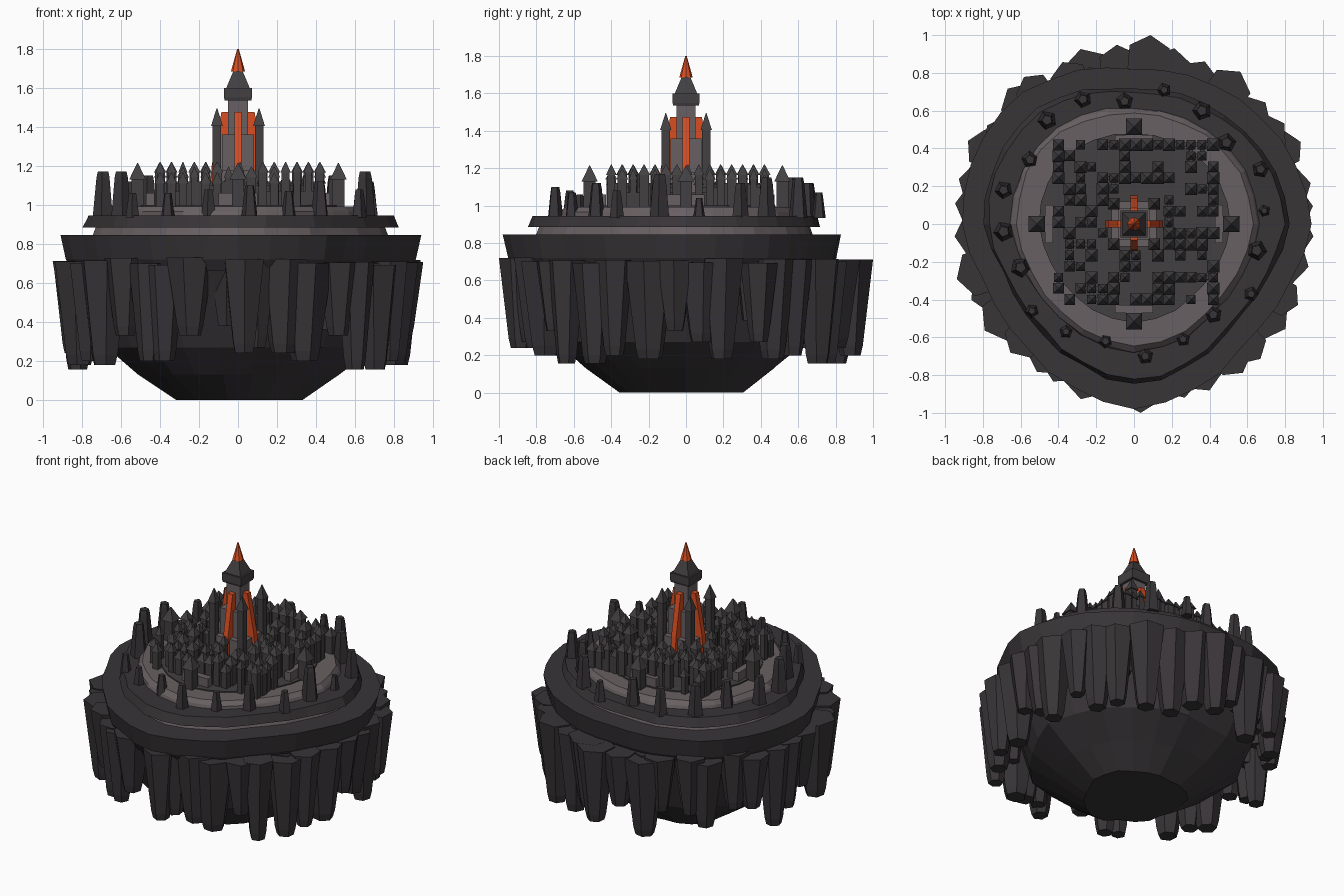
import bpy, bmesh, math, random
from math import sin, cos, pi, sqrt

if "Cube" in bpy.data.objects:
    bpy.data.objects.remove(bpy.data.objects["Cube"])

random.seed(11)


def material(name, r, g, b):
    m = bpy.data.materials.new(name)
    m.diffuse_color = (r, g, b, 1)
    m.use_nodes = True
    m.node_tree.nodes["Principled BSDF"].inputs["Base Color"].default_value = m.diffuse_color
    return m


ROCK = material("dark_rock", 0.04, 0.035, 0.039)
STONE = material("pale_stone", 0.14, 0.117, 0.122)
CASTLE = material("castle_grey", 0.055, 0.05, 0.053)
FIRE = material("orange", 0.70, 0.075, 0.015)


def finish(name, bm, mat):
    bmesh.ops.recalc_face_normals(bm, faces=bm.faces)
    me = bpy.data.meshes.new(name)
    bm.to_mesh(me)
    bm.free()
    me.materials.append(mat)
    ob = bpy.data.objects.new(name, me)
    bpy.context.collection.objects.link(ob)
    return ob


def loft(bm, rings):
    """Skin a stack of closed rings and cap both ends."""
    vs = [[bm.verts.new(p) for p in ring] for ring in rings]
    for a, b in zip(vs, vs[1:]):
        n = len(a)
        for i in range(n):
            bm.faces.new((a[i], a[(i + 1) % n], b[(i + 1) % n], b[i]))
    bm.faces.new(vs[0][::-1])
    bm.faces.new(vs[-1])


def prism(bm, n, x, y, levels, rot=0.0):
    """Regular n-sided stack; levels are (z, radius)."""
    loft(bm, [[(x + r * cos(rot + 2 * pi * i / n), y + r * sin(rot + 2 * pi * i / n), z)
               for i in range(n)] for z, r in levels])


def square(bm, x, y, *levels):
    """Square tower; levels are (z, half width)."""
    prism(bm, 4, x, y, [(z, h * sqrt(2)) for z, h in levels], pi / 4)


def box(bm, x, y, hx, hy, z0, z1):
    loft(bm, [[(x - hx, y - hy, z), (x + hx, y - hy, z), (x + hx, y + hy, z), (x - hx, y + hy, z)]
              for z in (z0, z1)])


# Irregular island outline, one radius every 22.5 degrees
OUT = [.94, .91, .87, .84, .82, .87, .92, .92, .91, .85, .86, .92, .98, .93, .86, .88]


def outline(a):
    t = (a / (2 * pi) * 16) % 16
    i, f = int(t), t % 1
    f = f * f * (3 - 2 * f)
    return OUT[i] * (1 - f) + OUT[(i + 1) % 16] * f


def island(name, mat, levels, n=36, blend=1.0, jitter=0.0):
    """levels are (z, scale of the outline); blend mixes it with a circle."""
    rings = []
    for z, s in levels:
        rings.append([])
        for i in range(n):
            a = 2 * pi * i / n
            r = s * (outline(a) * blend + .89 * (1 - blend)) + random.uniform(-jitter, jitter)
            rings[-1].append((r * cos(a), r * sin(a), z))
    bm = bmesh.new()
    loft(bm, rings)
    return finish(name, bm, mat)


# Island layers
island("rock_underside", ROCK, [(0, .36), (.13, .56), (.27, .75), (.55, .87), (.71, .95)], 22, .7, .02)
island("rock_rim", ROCK, [(.66, .93), (.72, .97), (.845, 1.0)], 36)
island("pale_band", STONE, [(.84, .82), (.89, .80)], 36)
island("upper_slab", ROCK, [(.885, .87), (.945, .845)], 36, 1, .008)
island("pale_terrace", STONE, [(.94, .725), (.965, .715), (.992, .69)], 28, .6, .006)
island("city_floor", CASTLE, [(.98, .56), (1.0, .56)], 28, .5)

# Hanging rock columns
bm = bmesh.new()
N = 36
for i in range(N):
    a = 2 * pi * (i + .5) / N + random.uniform(-.04, .04)
    edge = min(random.uniform(.935, .985), .95 / max(.01, abs(cos(a))))
    if i in (8, 26):
        a = math.radians(85 if i == 8 else 272)
        edge = 1.0 / abs(sin(a))
    R = random.uniform(.10, .145)
    z0 = random.choice([.155, .18, .2, .24, .27, .33])
    prism(bm, 6, (edge - R) * cos(a), (edge - R) * sin(a),
          [(z0, R * .45), (z0 + .05, R * .55), (random.uniform(.69, .73), R)], a)
# Shorter columns filling the inner row
for i in range(18):
    a = 2 * pi * (i + .3) / 18
    R = random.uniform(.07, .1)
    prism(bm, 5, .78 * cos(a), .78 * sin(a),
          [(random.uniform(.36, .45), R * .5), (.7, R)], a)
finish("hanging_columns", bm, ROCK)

# Rock spires around the terrace: x, y, top z
SPIRES = [(-.46, .55, 1.15), (-.27, .66, 1.12), (-.05, .65, 1.12), (.16, .71, 1.07), (.36, .60, 1.15),
          (.49, .43, 1.15), (.67, .29, 1.12), (.69, .07, 1.04), (.65, -.14, 1.17), (.62, -.37, 1.08),
          (.42, -.48, 1.12), (.26, -.61, 1.07), (.06, -.70, 1.10), (-.15, -.62, 1.08), (-.36, -.57, 1.06),
          (-.54, -.46, 1.06), (-.60, -.23, 1.17), (-.69, -.04, 1.17), (-.69, .18, 1.13), (-.55, .34, 1.12)]
bm = bmesh.new()
for x, y, z in SPIRES:
    r = .032 + (z - 1.04) * .16
    prism(bm, 5, x, y, [(.935, r * 1.05), (z - .03, r * .68), (z, r * .55)], random.uniform(0, 6))
finish("rock_spires", bm, ROCK)

# City: small roofed towers on a grid, joined by low walls
towers, roofs, walls = bmesh.new(), bmesh.new(), bmesh.new()
STEP, HALF = .0585, 7
placed = set()
for i in range(-HALF, HALF + 1):
    for j in range(-HALF, HALF + 1):
        border = max(abs(i), abs(j)) == HALF
        if max(abs(i), abs(j)) < 3 or random.random() > (.8 if border else .48):
            continue
        placed.add((i, j))
        x, y = i * STEP + .01, j * STEP + .01
        h = random.choice([1.11, 1.14, 1.165, 1.165])
        w = random.choice([.017, .021, .025])
        square(towers, x, y, (.99, w), (h, w))
        square(roofs, x, y, (h, w + .007), (h + .055, .002))
for i, j in placed:
    x, y = i * STEP + .01, j * STEP + .01
    if (i + 1, j) in placed:
        box(walls, x + STEP / 2, y, STEP / 2, .011, .99, random.choice([1.07, 1.1, 1.12]))
    if (i, j + 1) in placed:
        box(walls, x, y + STEP / 2, .011, STEP / 2, .99, random.choice([1.07, 1.1, 1.12]))

# Four gatehouses with outer gate towers
gates = bmesh.new()
for k in range(4):
    c, s = round(cos(k * pi / 2)), round(sin(k * pi / 2))
    square(towers, .515 * c, .515 * s, (.98, .032), (1.13, .032))
    square(roofs, .515 * c, .515 * s, (1.13, .043), (1.215, .002))
    box(gates, .45 * c, .45 * s, .022 if c else .1, .022 if s else .1, .98, 1.06)

# Keep corner turrets
for sx in (-1, 1):
    for sy in (-1, 1):
        square(towers, .108 * sx, .108 * sy, (.99, .022), (1.41, .022))
        square(roofs, .108 * sx, .108 * sy, (1.405, .03), (1.495, .002))
finish("city_towers", towers, CASTLE)
finish("city_roofs", roofs, CASTLE)
finish("city_walls", walls, CASTLE)
finish("gatehouses", gates, STONE)

# Central keep
bm = bmesh.new()
square(bm, 0, 0, (.99, .12), (1.18, .12))
square(bm, 0, 0, (1.17, .082), (1.36, .082))
square(bm, 0, 0, (1.35, .052), (1.55, .052))
finish("keep_body", bm, STONE)
bm = bmesh.new()
square(bm, 0, 0, (1.535, .068), (1.55, .072), (1.6, .072))
square(bm, 0, 0, (1.595, .062), (1.69, .022))
finish("keep_head", bm, CASTLE)
bm = bmesh.new()
prism(bm, 8, 0, 0, [(1.685, .036), (1.8, .004)])
finish("keep_flame_tip", bm, FIRE)

# Orange buttress fins on the four sides of the keep
bm = bmesh.new()
for k in range(4):
    c, s = cos(k * pi / 2), sin(k * pi / 2)
    prof = [(.04, 1.0), (.15, 1.0), (.135, 1.2), (.085, 1.475), (.04, 1.475)]
    loft(bm, [[(r * c - t * s, r * s + t * c, z) for r, z in prof] for t in (-.018, .018)])
finish("orange_fins", bm, FIRE)
